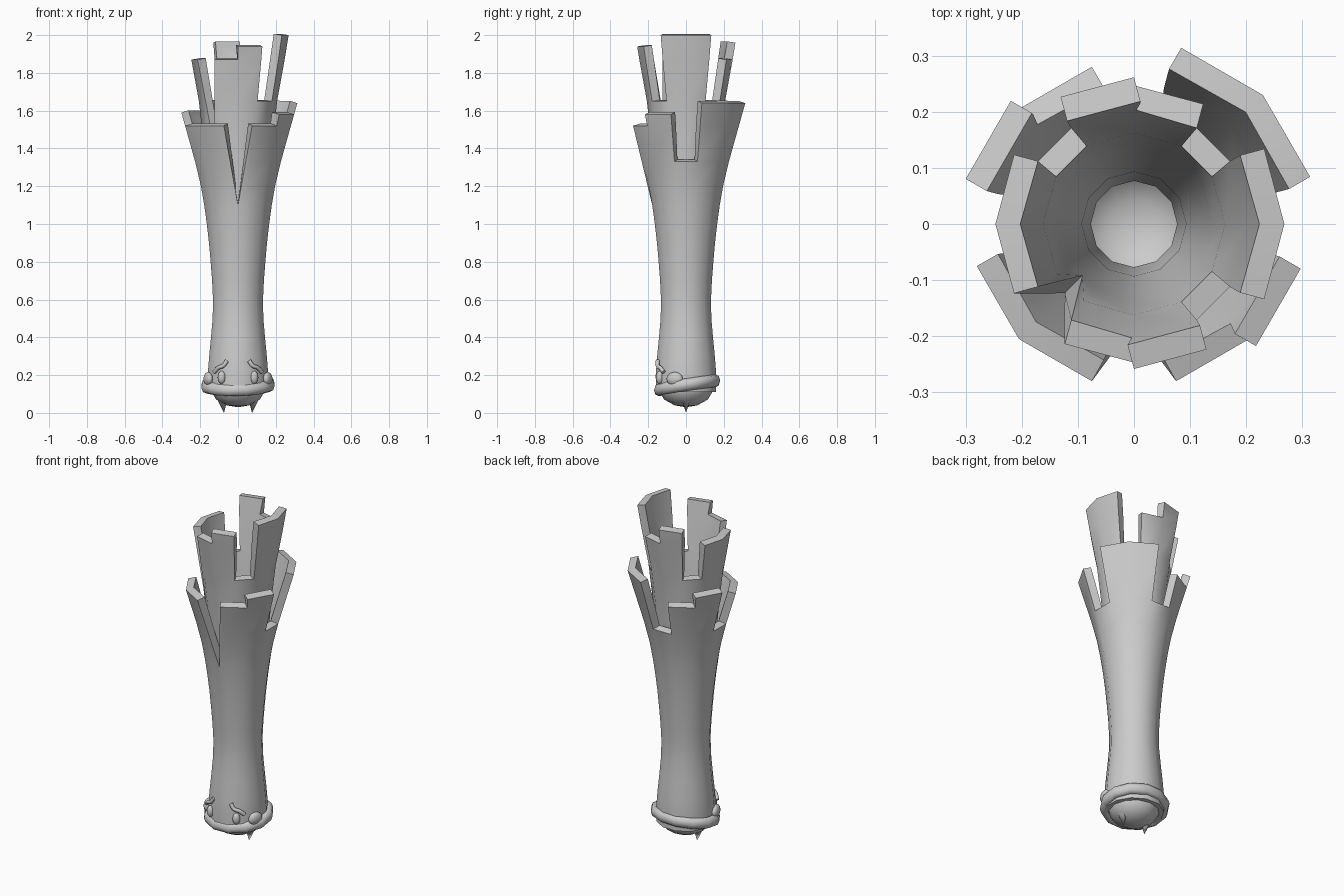
import bpy, bmesh, math
from mathutils import Matrix, Vector

if "Cube" in bpy.data.objects:
    bpy.data.objects.remove(bpy.data.objects["Cube"])


def finish(ob, angle=40):
    bpy.ops.object.select_all(action='DESELECT')
    ob.select_set(True)
    bpy.context.view_layer.objects.active = ob
    for m in list(ob.modifiers):
        bpy.ops.object.modifier_apply(modifier=m.name)
    bpy.ops.object.shade_smooth_by_angle(angle=math.radians(angle))


def mesh_object(name, bm):
    bmesh.ops.recalc_face_normals(bm, faces=bm.faces)
    me = bpy.data.meshes.new(name)
    bm.to_mesh(me)
    bm.free()
    ob = bpy.data.objects.new(name, me)
    bpy.context.collection.objects.link(ob)
    return ob


def radius_at(profile, z):
    for (z0, r0), (z1, r1) in zip(profile, profile[1:]):
        if z <= z1:
            return r0 + (r1 - r0) * (z - z0) / (z1 - z0)
    return profile[-1][1]


def leaf_shell(name, profile, start, tops, vnotch, thickness, closed=False):
    """12-sided tube whose sectors end at different heights; vnotch = (sector, ring z, apex z)."""
    levels = sorted({z for z, r in profile} | set(tops))
    bm = bmesh.new()
    cache = {}

    def vert(a, z):
        key = (round(a % 12, 2), z)
        if key not in cache:
            r = radius_at(profile, z) * (1 if a == int(a) else math.cos(math.pi / 12))
            t = math.radians(start + 30 * a)
            cache[key] = bm.verts.new((r * math.cos(t), r * math.sin(t), z))
        return cache[key]

    sector, ring, apex_z = vnotch
    for k in range(12):
        top = ring if k == sector else tops[k]
        zs = [z for z in levels if z <= top]
        for a, b in zip(zs, zs[1:]):
            bm.faces.new((vert(k, a), vert(k + 1, a), vert(k + 1, b), vert(k, b)))
    # slit with sloping sides, fanned from its lowest point
    apex = vert(sector + 0.5, apex_z)
    bm.faces.new((vert(sector, ring), vert(sector + 1, ring), apex))
    for col, side in ((sector, sector - 1), (sector + 1, (sector + 1) % 12)):
        zs = [z for z in levels if ring <= z <= tops[side]]
        for a, b in zip(zs, zs[1:]):
            bm.faces.new((apex, vert(col, a), vert(col, b)))
    if closed:
        tip = bm.verts.new((0, 0, levels[0] - 0.01))
        for k in range(12):
            bm.faces.new((tip, vert(k + 1, levels[0]), vert(k, levels[0])))
    bm.normal_update()
    ob = mesh_object(name, bm)
    # make sure normals face outwards so the thickness goes inwards
    me = ob.data
    p = me.polygons[0]
    if p.normal.x * p.center.x + p.normal.y * p.center.y < 0:
        me.flip_normals()
    mod = ob.modifiers.new("thickness", 'SOLIDIFY')
    mod.thickness = thickness
    mod.offset = -1
    finish(ob)
    return ob


# Outer leaves and stalk skin
leaf_shell("outer_leaves",
           [(0.11, .165), (0.2, .166), (0.3, .158), (0.4, .148), (0.5, .139), (0.6, .137),
            (0.7, .142), (0.8, .150), (0.9, .159), (1.0, .171), (1.1, .185), (1.2, .203),
            (1.33, .235), (1.52, .290), (1.64, .325)],
           15, [1.64, 1.64, 1.33, 1.52, 1.59, 1.33, 1.52, 1.52, 1.52, 1.52, 1.58, 1.33],
           (8, 1.0, 1.1), 0.045)

# Inner leaves, hollow core and rounded bottom
leaf_shell("inner_leaves",
           [(0.04, .06), (0.07, .115), (0.12, .145), (0.3, .135), (0.6, .122), (0.9, .138),
            (1.2, .163), (1.3, .172), (1.45, .185), (1.65, .207), (1.87, .247), (2.0, .268)],
           0, [2.0, 1.65, 1.87, 1.96, 1.65, 1.87, 1.87, 1.65, 1.87, 1.94, 1.65, 2.0],
           (7, 1.3, 1.4), 0.045, closed=True)

# Tilted band around the base
bm = bmesh.new()
rings = []
for i in range(12):
    t = math.radians(15 + 30 * i)
    ring = []
    for j in range(8):
        p = math.tau * j / 8
        r = 0.173 + 0.028 * math.cos(p)
        x, y = r * math.cos(t), 0.9 * r * math.sin(t) + 0.006
        ring.append(bm.verts.new((x, y, 0.145 + 0.15 * y + 0.025 * x + 0.033 * math.sin(p))))
    rings.append(ring)
for i in range(12):
    a, b = rings[i], rings[(i + 1) % 12]
    for j in range(8):
        bm.faces.new((a[j], b[j], b[(j + 1) % 8], a[(j + 1) % 8]))
finish(mesh_object("base_band", bm), 60)


def ball(name, loc, scale, turn=0):
    bm = bmesh.new()
    mat = Matrix.Translation(loc) @ Matrix.Rotation(turn, 4, 'Z') @ Matrix.Diagonal((*scale, 1))
    bmesh.ops.create_uvsphere(bm, u_segments=16, v_segments=10, radius=1, matrix=mat)
    finish(mesh_object(name, bm), 60)


for s, side in ((-1, "left"), (1, "right")):
    # Eyes and small side lumps above the band
    ball(side + "_eye", (s * 0.087, -0.140, 0.188), (0.021, 0.019, 0.034), s * 0.5)
    ball(side + "_cheek", (s * 0.158, -0.06, 0.18), (0.022, 0.045, 0.036), -s * 0.3)

    # Eyebrows
    cu = bpy.data.curves.new(side + "_eyebrow", 'CURVE')
    cu.dimensions = '3D'
    cu.bevel_depth = 0.011
    cu.bevel_resolution = 2
    cu.resolution_u = 6
    cu.use_fill_caps = True
    sp = cu.splines.new('BEZIER')
    pts = [(.058, -.150, .277), (.078, -.150, .250), (.105, -.136, .238), (.126, -.118, .216)]
    sp.bezier_points.add(len(pts) - 1)
    for bp, (x, y, z) in zip(sp.bezier_points, pts):
        bp.co = (s * x, y, z)
        bp.handle_left_type = bp.handle_right_type = 'AUTO'
    brow = bpy.data.objects.new(side + "_eyebrow", cu)
    bpy.context.collection.objects.link(brow)
    bpy.ops.object.select_all(action='DESELECT')
    brow.select_set(True)
    bpy.context.view_layer.objects.active = brow
    bpy.ops.object.convert(target='MESH')
    finish(bpy.context.view_layer.objects.active, 50)

    # Root spikes under the base
    bm = bmesh.new()
    base = [bm.verts.new((s * 0.085 + 0.032 * math.cos(a), 0.032 * math.sin(a), 0.085))
            for a in (math.tau * i / 6 for i in range(6))]
    tip = bm.verts.new((s * 0.074, 0, 0))
    bm.faces.new(base)
    for i in range(6):
        bm.faces.new((base[i], base[(i + 1) % 6], tip))
    finish(mesh_object(side + "_root", bm), 65)
